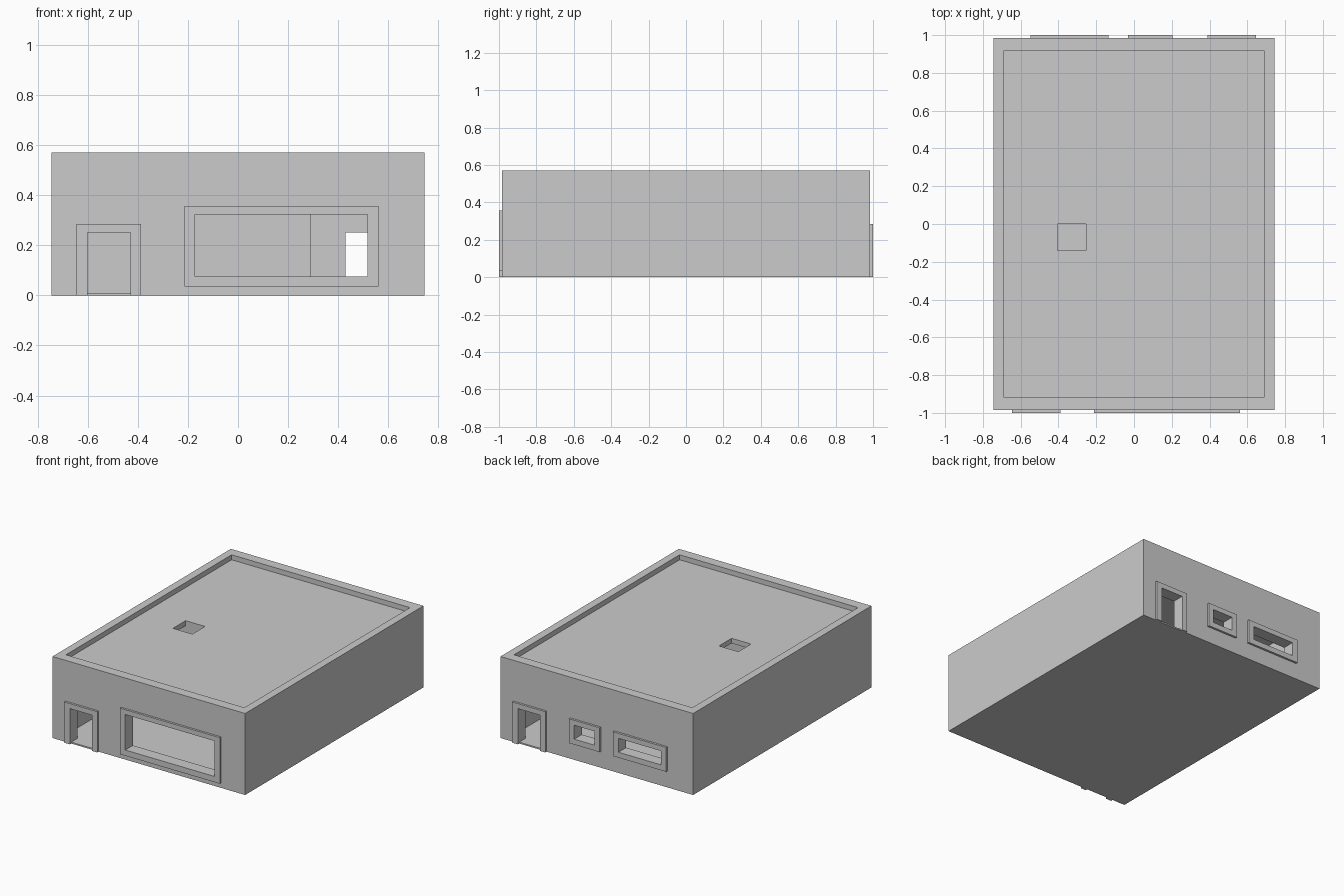
import bpy, bmesh

if "Cube" in bpy.data.objects:
    bpy.data.objects.remove(bpy.data.objects["Cube"])

W, D, H = 0.745, 0.985, 0.57       # half width, half depth, height
IX, IY = 0.69, 0.915               # inner half sizes
FLOOR, CEIL, ROOF = 0.01, 0.50, 0.535


def box(name, x0, x1, y0, y1, z0, z1):
    me = bpy.data.meshes.new(name)
    bm = bmesh.new()
    bmesh.ops.create_cube(bm, size=1)
    for v in bm.verts:
        v.co = (x1 if v.co.x > 0 else x0,
                y1 if v.co.y > 0 else y0,
                z1 if v.co.z > 0 else z0)
    bm.to_mesh(me)
    bm.free()
    ob = bpy.data.objects.new(name, me)
    bpy.context.collection.objects.link(ob)
    return ob


def cut(ob, *dims):
    cutter = box("cutter", *dims)
    cutter.hide_render = True
    mod = ob.modifiers.new("cut", 'BOOLEAN')
    mod.operation, mod.solver, mod.object = 'DIFFERENCE', 'EXACT', cutter
    bpy.context.view_layer.objects.active = ob
    bpy.ops.object.modifier_apply(modifier=mod.name)
    bpy.data.objects.remove(cutter)


# Main shell: hollow room, sunken roof behind the parapet, roof hatch
shell = box("building_shell", -W, W, -D, D, 0, H)
cut(shell, -IX, IX, -IY, IY, FLOOR, CEIL)
cut(shell, -IX, IX, -IY, IY, ROOF, H + 0.1)
cut(shell, -0.405, -0.255, -0.14, 0.0, CEIL - 0.05, ROOF + 0.02)

# Openings: name, side, outer frame x0 x1 z0 z1, opening x0 x1 z0 z1
openings = [
    ("front_door", -1, (-0.645, -0.388, 0, 0.285), (-0.60, -0.43, FLOOR, 0.25)),
    ("front_window", -1, (-0.213, 0.56, 0.035, 0.357), (-0.172, 0.517, 0.075, 0.323)),
    ("back_door", 1, (0.388, 0.645, 0, 0.285), (0.43, 0.60, FLOOR, 0.25)),
    ("back_small_window", 1, (-0.033, 0.205, 0.115, 0.285), (0.007, 0.165, 0.153, 0.25)),
    ("back_wide_window", 1, (-0.547, -0.135, 0.115, 0.285), (-0.505, -0.177, 0.153, 0.25)),
]
for name, side, f, o in openings:
    # Hole in the wall
    ya, yb = sorted((side * (IY - 0.03), side * 1.1))
    cut(shell, o[0], o[1], ya, yb, o[2], o[3])
    # Raised frame around it, open at the bottom for doors
    ya, yb = sorted((side * D, side * 1.0))
    frame = box(name + "_frame", f[0], f[1], ya, yb, f[2], f[3])
    bottom = -0.1 if f[2] == 0 else o[2]
    cut(frame, o[0], o[1], ya - 0.1, yb + 0.1, bottom, o[3])

# Inner wall dividing the front and back rooms
box("partition_wall", -IX, 0.29, 0.0, 0.06, FLOOR, CEIL)
